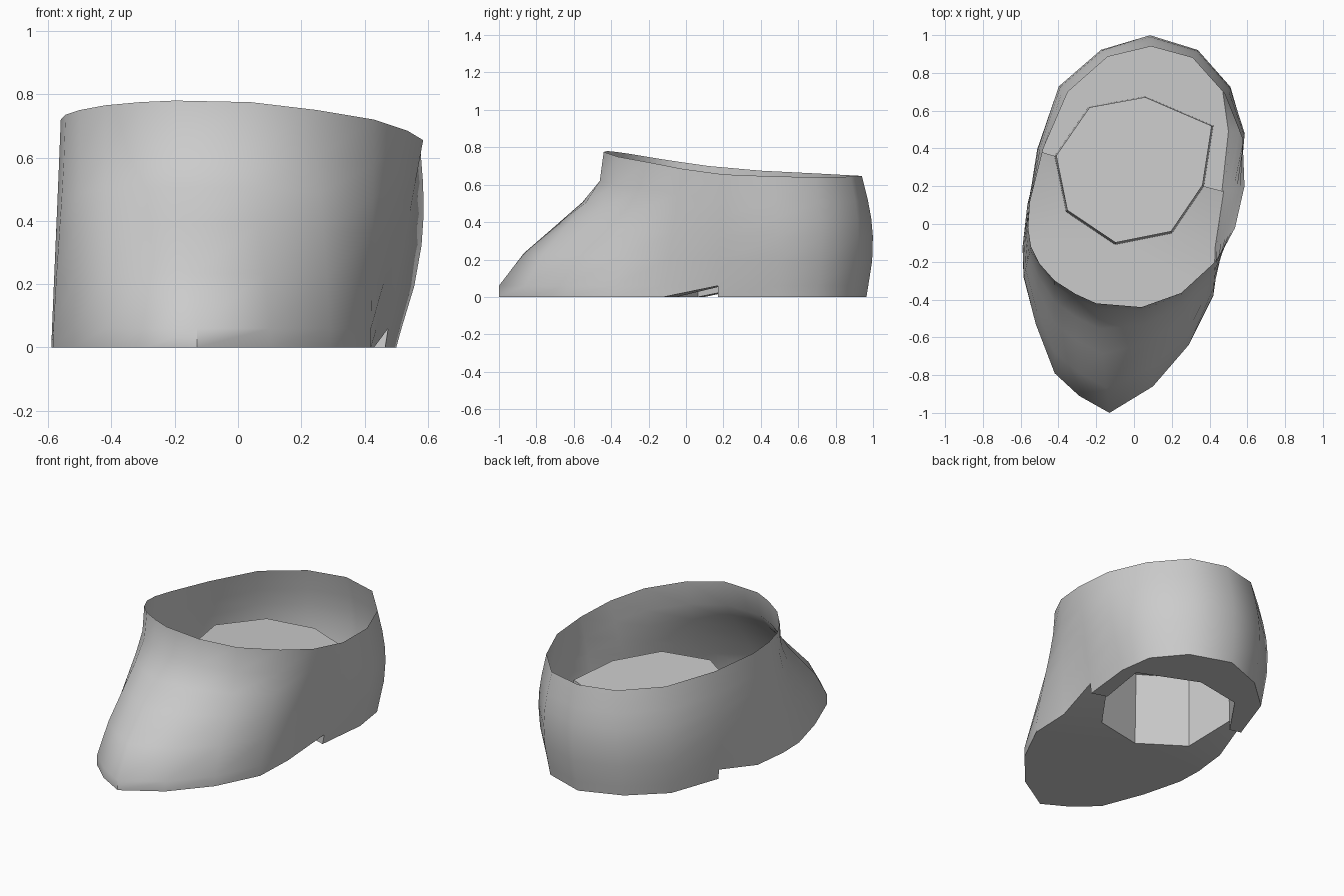
import bpy, bmesh, math

if "Cube" in bpy.data.objects:
    bpy.data.objects.remove(bpy.data.objects["Cube"])

# Matching footprint (x, y) and rim (x, y, z) points, running from the toe round the right side
COLS = [
    ((-.13, -1.0), (-.20, -.42, .78)), ((.10, -.86), (.04, -.44, .775)),
    ((.29, -.64), (.25, -.365, .75)), ((.42, -.38), (.43, -.20, .72)),
    ((.43, -.12), (.535, -.02, .685)), ((.465, .17), (.585, .20, .655)),
    ((.50, .49), (.575, .45, .645)), ((.47, .70), (.48, .69, .64)),
    ((.32, .88), (.31, .88, .643)), ((.07, .965), (.09, .94, .647)),
    ((-.18, .87), (-.14, .885, .65)), ((-.38, .69), (-.35, .70, .66)),
    ((-.49, .38), (-.48, .40, .675)), ((-.565, .10), (-.55, .12, .70)),
    ((-.59, -.12), (-.56, -.02, .72)), ((-.585, -.28), (-.545, -.12, .735)),
    ((-.52, -.53), (-.50, -.21, .75)), ((-.42, -.79), (-.42, -.30, .765)),
    ((-.29, -.91), (-.31, -.37, .775)),
]
N = len(COLS)
STEP_R, STEP_L = 5, 12          # columns where the heel steps down
STEP_Z = 0.06
ROWS = [0, .08, .3, .5, .65, .8, 1]
INSTEP = [0, 0, .23, .54, .77, .95, 1]   # how far the instep has leaned back per row


def clamp(v):
    return max(0.0, min(1.0, v))


def finish(name, bm, angle):
    me = bpy.data.meshes.new(name)
    bm.to_mesh(me)
    bm.free()
    ob = bpy.data.objects.new(name, me)
    bpy.context.collection.objects.link(ob)
    bpy.ops.object.select_all(action='DESELECT')
    ob.select_set(True)
    bpy.context.view_layer.objects.active = ob
    bpy.ops.object.shade_smooth_by_angle(angle=math.radians(angle))
    return ob


def column(base, rim):
    """Points up the wall for one column."""
    (bx, by), (rx, ry, rz) = base, rim
    front, back = clamp((-.1 - by) / .4), clamp((by - .2) / .3)
    dx, dy = bx, by - .3
    length = math.hypot(dx, dy)
    pts = []
    for i, t in enumerate(ROWS):
        f = t + (INSTEP[i] - t) * front
        bulge = .047 * math.sin(math.pi * t) * back
        z = STEP_Z if i == 1 else rz * t
        pts.append((bx + (rx - bx) * f + dx / length * bulge,
                    by + (ry - by) * f + dy / length * bulge, z))
    return pts


# Upper: single-skin wall open at the ankle, notched in front of the heel
points = [column(b, r) for b, r in COLS]
bm = bmesh.new()
grid = [[bm.verts.new(p) for p in col] for col in points]
for c in range(N):
    a, b = grid[c], grid[(c + 1) % N]
    for r in range(len(ROWS) - 1):
        quad = [a[r], b[r], b[r + 1], a[r + 1]]
        if r == 0 and c == STEP_R - 1:
            quad.remove(b[0])
        if r == 0 and c == STEP_L:
            quad.remove(a[0])
        bm.faces.new(quad)
finish("shoe_upper", bm, 50)

# Sole: flat forefoot, two ramps, stepped heel and a hollow eight-sided heel socket
OCT = [(.37, .20), (.42, .52), (.06, .675), (-.24, .62),
       (-.42, .36), (-.36, .065), (-.10, -.11), (.20, -.05)]
bm = bmesh.new()
low = [bm.verts.new(points[c][0]) for c in range(N)]
high = {c: bm.verts.new(points[c][1]) for c in (STEP_R, STEP_L)}
socket = [bm.verts.new((x, y, 0)) for x, y in OCT]
raised = {i: bm.verts.new((*OCT[i], STEP_Z)) for i in (0, 4)}
cap = [bm.verts.new((x * .98, .28 + (y - .28) * .98 + .004, .45 - .04 * y))
       for x, y in OCT]
forefoot = [low[c % N] for c in range(STEP_L + 1, N + STEP_R)]
bm.faces.new(forefoot + [socket[7], socket[6], socket[5]])
bm.faces.new(low[STEP_R:STEP_L + 1] + socket[4::-1])
bm.faces.new((low[STEP_R - 1], high[STEP_R], raised[0], socket[7]))
bm.faces.new((high[STEP_L], low[STEP_L + 1], socket[5], raised[4]))
bm.faces.new((low[STEP_R], high[STEP_R], raised[0], socket[0]))
bm.faces.new((high[STEP_L], low[STEP_L], socket[4], raised[4]))
for i in range(8):
    j = (i + 1) % 8
    a = raised[4] if i == 4 else socket[i]
    b = raised[0] if j == 0 else socket[j]
    bm.faces.new((a, b, cap[j], cap[i]))
bm.faces.new(cap)
bmesh.ops.recalc_face_normals(bm, faces=bm.faces)
finish("sole_with_heel_socket", bm, 30)
